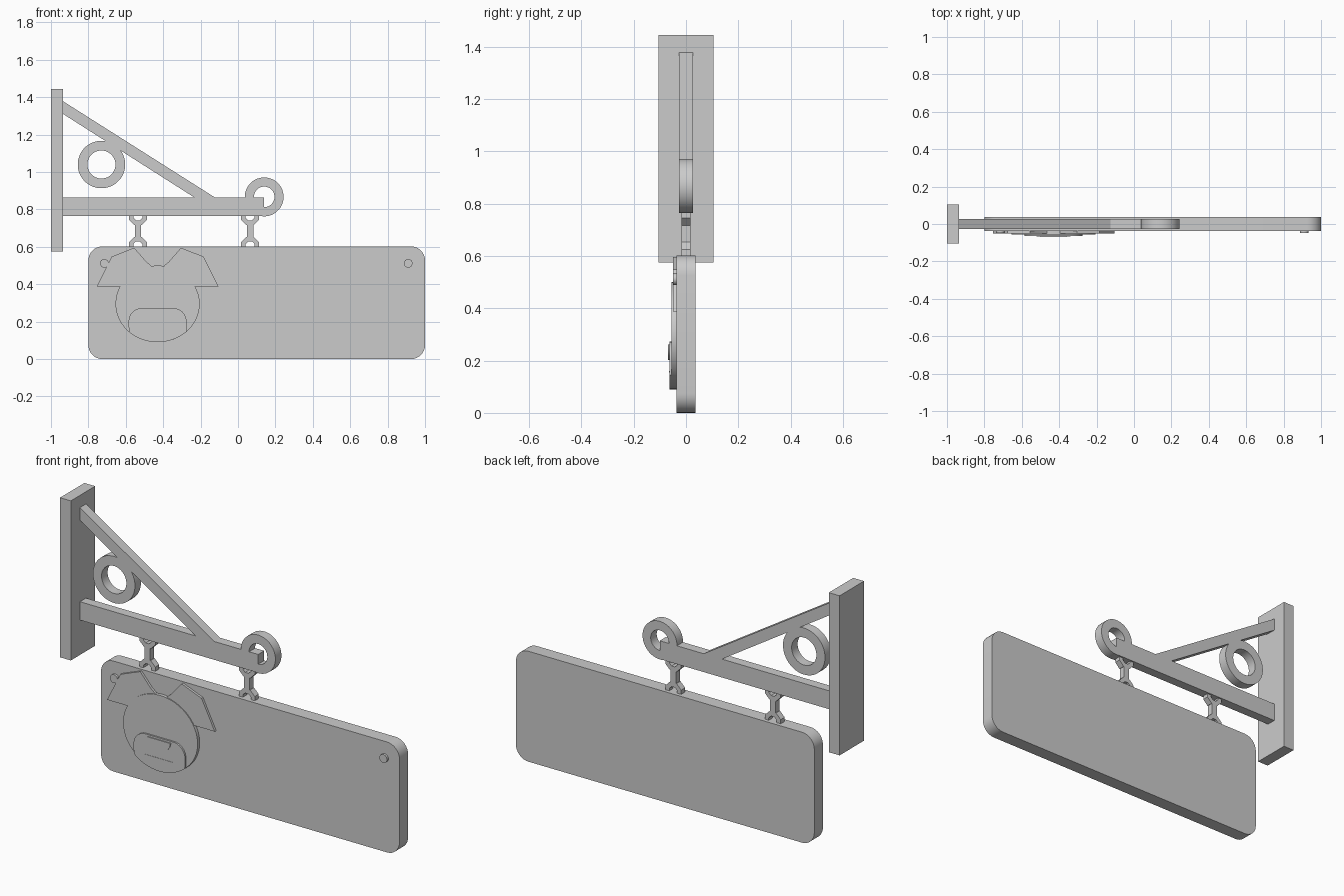
import bpy, bmesh
from math import sin, cos, pi, radians

cube = bpy.data.objects.get("Cube")
if cube:
    bpy.data.objects.remove(cube, do_unlink=True)

grey = bpy.data.materials.new("plain grey")
grey.use_nodes = True
colour = (0.6, 0.6, 0.6, 1)
grey.diffuse_color = colour
grey.node_tree.nodes["Principled BSDF"].inputs["Base Color"].default_value = colour


def finish(name, bm):
    bmesh.ops.recalc_face_normals(bm, faces=bm.faces)
    mesh = bpy.data.meshes.new(name)
    bm.to_mesh(mesh)
    bm.free()
    mesh.materials.append(grey)
    obj = bpy.data.objects.new(name, mesh)
    bpy.context.collection.objects.link(obj)
    bpy.ops.object.select_all(action='DESELECT')
    obj.select_set(True)
    bpy.context.view_layer.objects.active = obj
    bpy.ops.object.shade_smooth_by_angle(angle=radians(30))
    return obj


def plate(name, points, front, back):
    """Extrude an x-z outline along y."""
    bm = bmesh.new()
    face = bm.faces.new([bm.verts.new((x, front, z)) for x, z in points])
    new = bmesh.ops.extrude_face_region(bm, geom=[face])["geom"]
    moved = [v for v in new if isinstance(v, bmesh.types.BMVert)]
    bmesh.ops.translate(bm, verts=moved, vec=(0, back - front, 0))
    return finish(name, bm)


def arc(x, z, rx, rz, start, end, steps):
    angles = [radians(start + (end - start) * i / steps) for i in range(steps + 1)]
    return [(x + rx * cos(a), z + rz * sin(a)) for a in angles]


def box(x0, x1, z0, z1):
    return [(x0, z0), (x1, z0), (x1, z1), (x0, z1)]


def rounded(x0, x1, z0, z1, r):
    return (arc(x0 + r, z0 + r, r, r, 180, 270, 8) + arc(x1 - r, z0 + r, r, r, 270, 360, 8)
            + arc(x1 - r, z1 - r, r, r, 0, 90, 8) + arc(x0 + r, z1 - r, r, r, 90, 180, 8))


def ring(name, x, z, outer, inner, half, sides):
    bm = bmesh.new()
    loops = []
    for r, y in ((outer, -half), (outer, half), (inner, half), (inner, -half)):
        loops.append([bm.verts.new((x + r * cos(a), y, z + r * sin(a)))
                      for a in (2 * pi * (i + 0.5) / sides for i in range(sides))])
    for k in range(4):
        a, b = loops[k], loops[(k + 1) % 4]
        for i in range(sides):
            j = (i + 1) % sides
            bm.faces.new((a[i], a[j], b[j], b[i]))
    return finish(name, bm)


# Wall bracket
T = 0.026
plate("wall_plate", box(-1, -0.935, 0.575, 1.445), -0.105, 0.105)
plate("beam", box(-0.935, 0.14, 0.765, 0.865), -T, T)
plate("diagonal_brace", [(-0.935, 1.31), (-0.235, 0.865), (-0.125, 0.865), (-0.935, 1.378)], -T, T)
ring("brace_ring", -0.73, 1.04, 0.127, 0.075, T, 40)
ring("beam_end_ring", 0.14, 0.867, 0.104, 0.055, T, 40)

# Hangers between the beam and the board
for side, x in (("right", -0.535), ("left", 0.065)):
    ring(side + "_upper_hook", x, 0.765, 0.052, 0.026, 0.017, 8)
    ring(side + "_lower_hook", x, 0.605, 0.052, 0.026, 0.017, 8)
    plate(side + "_hanger_link", box(x - 0.017, x + 0.017, 0.64, 0.73), -0.017, 0.017)

# Sign board and its pegs
FRONT = -0.037
plate("sign_board", rounded(-0.8, 1, 0, 0.602, 0.075), FRONT, -FRONT)
for side, x in (("right", -0.715), ("left", 0.91)):
    plate(side + "_peg", arc(x, 0.512, 0.023, 0.023, 0, 345, 23), -0.049, FRONT)

# Dog head relief
CX = -0.43
plate("head", arc(CX, 0.295, 0.225, 0.205, 0, 352.5, 47), -0.055, FRONT)
ear = [(0.035, 0.5), (0.06, 0.52), (0.125, 0.595), (0.245, 0.548),
       (0.325, 0.388), (0.195, 0.388), (0.17, 0.41), (0.10, 0.44)]
for side, s in (("right", -1), ("left", 1)):
    plate(side + "_ear", [(CX + s * x, z) for x, z in ear], -0.05, FRONT)

muzzle = (arc(CX, 0.295, 0.225, 0.205, 227, 313, 16)
          + arc(CX + 0.085, 0.2, 0.07, 0.072, 0, 90, 8)
          + arc(CX - 0.085, 0.2, 0.07, 0.072, 90, 180, 8))
plate("muzzle", muzzle, -0.064, FRONT)
plate("nose", arc(CX, 0.262, 0.07, 0.06, 180, 360, 14), -0.069, -0.06)
plate("mouth", box(CX - 0.09, CX + 0.09, 0.155, 0.161), -0.0655, -0.06)
